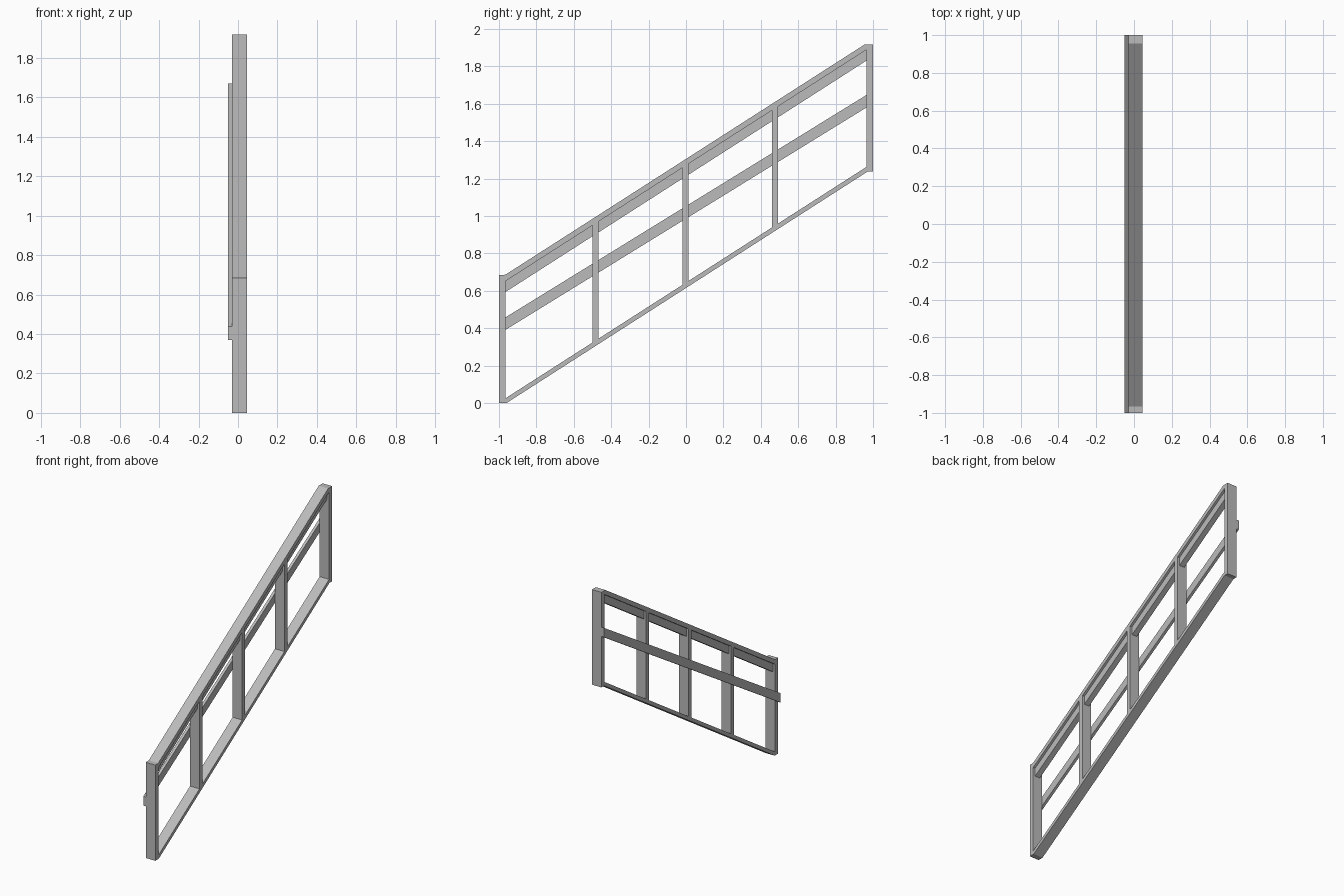
import bpy
import bmesh

cube = bpy.data.objects.get("Cube")
if cube:
    bpy.data.objects.remove(cube)

metal = bpy.data.materials.new("grey_metal")
metal.use_nodes = True
grey = (0.5, 0.5, 0.5, 1)
metal.diffuse_color = grey
metal.node_tree.nodes["Principled BSDF"].inputs["Base Color"].default_value = grey

SLOPE = 0.641
BACK, FRONT = -0.03, 0.045   # depth of the frame along x
INNER = 0.966                # inner face of the end posts
BOTTOM_THICK, TOP_THICK = 0.029, 0.035
LOW_TOP, HIGH_BOTTOM, HIGH_TOP = 0.685, 1.237, 1.918


def bottom(y):
    return max(0.0, min(HIGH_BOTTOM, SLOPE * (y + 0.96)))


def top(y):
    return max(LOW_TOP, min(HIGH_TOP, LOW_TOP + SLOPE * (y + 0.968)))


def prism(name, profile, x0, x1):
    """Extrude a side profile of (y, z) points along x."""
    bm = bmesh.new()
    face = bm.faces.new([bm.verts.new((x0, y, z)) for y, z in profile])
    out = bmesh.ops.extrude_face_region(bm, geom=[face])
    moved = [v for v in out["geom"] if isinstance(v, bmesh.types.BMVert)]
    bmesh.ops.translate(bm, verts=moved, vec=(x1 - x0, 0, 0))
    bmesh.ops.recalc_face_normals(bm, faces=bm.faces)
    mesh = bpy.data.meshes.new(name)
    bm.to_mesh(mesh)
    bm.free()
    mesh.materials.append(metal)
    obj = bpy.data.objects.new(name, mesh)
    bpy.context.collection.objects.link(obj)
    return obj


def band(name, y0, y1, low, high, x0, x1):
    """Sloped bar between two height functions."""
    prism(name, [(y0, low(y0)), (y1, low(y1)), (y1, high(y1)), (y0, high(y0))], x0, x1)


def bottom_inner(y):
    return SLOPE * (y + 0.96) + BOTTOM_THICK


def top_inner(y):
    return LOW_TOP + SLOPE * (y + 0.968) - TOP_THICK


# End posts with flat outer corners
prism("lower_end_post", [(-1, 0), (-INNER, 0), (-INNER, top(-INNER)), (-1, LOW_TOP)],
      BACK, FRONT)
prism("upper_end_post", [(INNER, bottom(INNER)), (0.97, HIGH_BOTTOM), (1, HIGH_BOTTOM),
                         (1, HIGH_TOP), (INNER, HIGH_TOP)], BACK, FRONT)

# Sloped top and bottom members
prism("bottom_member", [(-INNER, 0), (-0.96, 0), (INNER, bottom(INNER)),
                        (INNER, bottom_inner(INNER)), (-INNER, bottom_inner(-INNER))],
      BACK, FRONT)
prism("top_member", [(-INNER, top_inner(-INNER)), (INNER, top_inner(INNER)),
                     (INNER, HIGH_TOP), (0.956, HIGH_TOP), (-INNER, top(-INNER))],
      BACK, FRONT)

# Intermediate posts
centres = [-0.484, -0.002, 0.477]
HALF = 0.016
for i, c in enumerate(centres):
    band(f"middle_post_{i + 1}", c - HALF, c + HALF, bottom_inner, top_inner, BACK, FRONT)

# Upper bars set between the posts, below the top member
starts = [-INNER] + [c + HALF for c in centres]
ends = [c - HALF for c in centres] + [INNER]
for i, (y0, y1) in enumerate(zip(starts, ends)):
    band(f"upper_bar_{i + 1}", y0, y1, lambda y: top_inner(y) - 0.058, top_inner,
         -0.012, 0.028)

# Handrail running along the back of the posts
band("handrail", -1, 1, lambda y: 0.986 + 0.616 * y, lambda y: 1.053 + 0.616 * y,
     -0.05, BACK)
